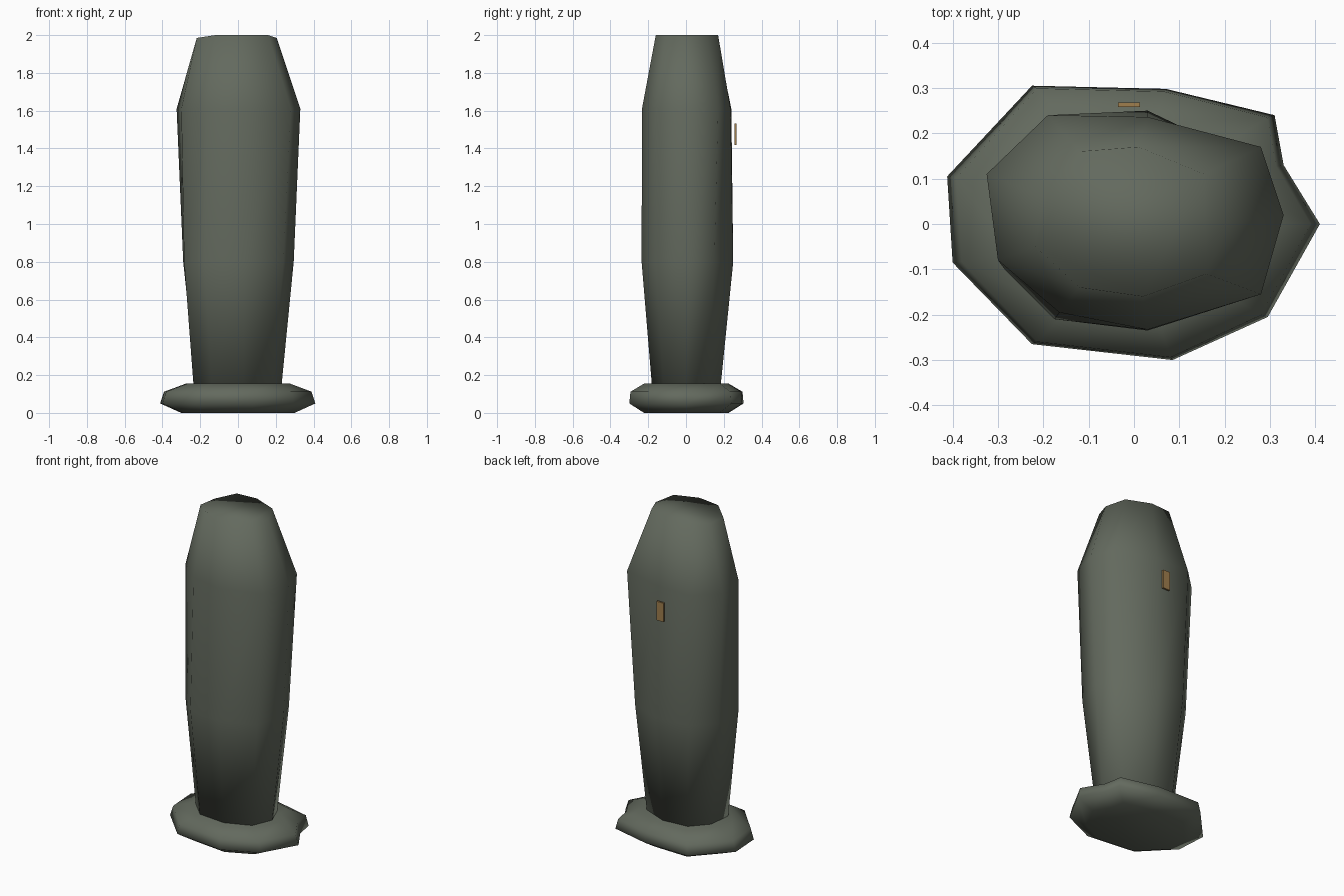
import bpy, bmesh

if "Cube" in bpy.data.objects:
    bpy.data.objects.remove(bpy.data.objects["Cube"])


def material(name, rgb):
    m = bpy.data.materials.new(name)
    m.diffuse_color = (*rgb, 1)
    m.use_nodes = True
    m.node_tree.nodes["Principled BSDF"].inputs["Base Color"].default_value = m.diffuse_color
    return m


def scaled(outline, sx, sy):
    return [(x * sx, y * sy) for x, y in outline]


def loft(name, rings, mat):
    """Join a stack of (z, outline) rings into a closed, smooth-shaded solid."""
    bm = bmesh.new()
    loops = [[bm.verts.new((x, y, z)) for x, y in outline] for z, outline in rings]
    n = len(loops[0])
    for a, b in zip(loops, loops[1:]):
        for i in range(n):
            j = (i + 1) % n
            bm.faces.new((a[i], a[j], b[j], b[i]))
    bm.faces.new(loops[0])
    bm.faces.new(loops[-1])
    bmesh.ops.recalc_face_normals(bm, faces=bm.faces)
    for f in bm.faces:
        f.smooth = True
    me = bpy.data.meshes.new(name)
    bm.to_mesh(me)
    bm.free()
    me.materials.append(mat)
    ob = bpy.data.objects.new(name, me)
    bpy.context.collection.objects.link(ob)
    return ob


green = material("dark grey green", (0.125, 0.143, 0.112))
brown = material("brass brown", (0.35, 0.21, 0.075))

# Tall tapering body: hand-shaped nine-sided sections, flat top
foot = [(.23, .0), (.18, .12), (.03, .183), (-.13, .17), (-.22, .07),
        (-.235, -.07), (-.14, -.165), (.03, -.18), (.18, -.12)]
waist = [(.295, .02), (.24, .15), (.03, .25), (-.17, .22), (-.29, .10),
         (-.285, -.10), (-.175, -.21), (.03, -.235), (.24, -.16)]
shoulder = [(.33, .02), (.28, .17), (.03, .236), (-.19, .24), (-.325, .11),
            (-.30, -.08), (-.165, -.195), (.03, -.233), (.28, -.155)]
crown = [(.205, .0), (.155, .11), (.01, .17), (-.12, .16), (-.20, .06),
         (-.218, -.05), (-.12, -.14), (.02, -.16), (.16, -.11)]
loft("body", [(.14, foot), (.80, waist), (1.61, shoulder), (1.995, crown)], green)

# Lumpy rounded base with a flat underside
base = [(.41, .0), (.33, .13), (.31, .24), (.07, .298), (-.225, .305),
        (-.412, .105), (-.40, -.085), (-.225, -.265), (.085, -.30), (.295, -.205)]
loft("base", [(0, scaled(base, .73, .74)), (.05, base), (.112, scaled(base, .95, .98)),
              (.155, scaled(base, .67, .74))], green)

# Small plate just behind the back
bpy.ops.mesh.primitive_cube_add(size=1, location=(-0.011, 0.263, 1.475))
plate = bpy.context.object
plate.name = "back_plate"
plate.scale = (0.048, 0.011, 0.115)
plate.data.materials.append(brown)

# Lift the crown's centre points to the full height
for v in bpy.data.objects["body"].data.vertices:
    if v.co.z > 1.9:
        v.co.z = 1.985 if abs(v.co.x) > .19 else 2.0
